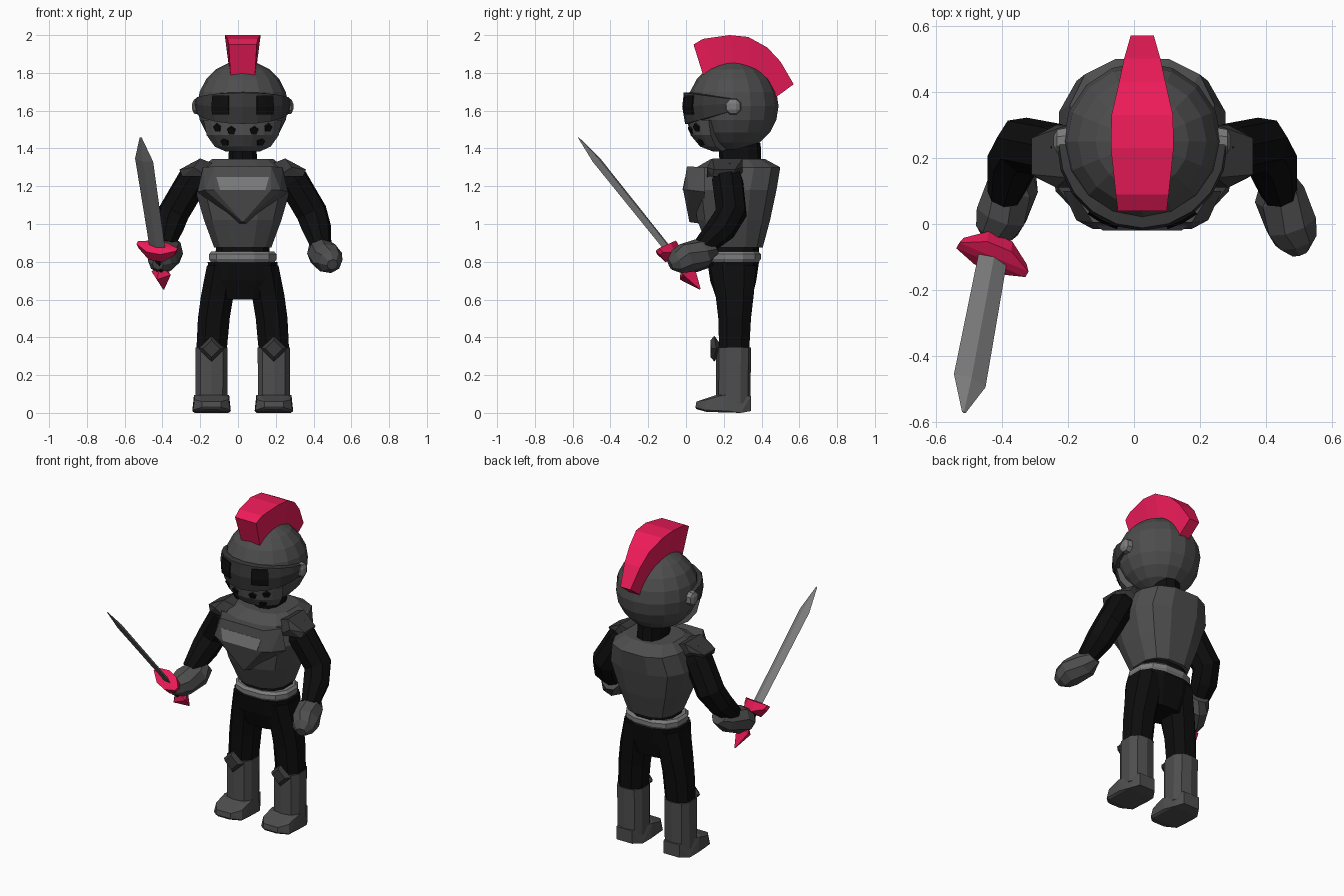
import bpy, bmesh
from math import sin, cos, pi, radians, asin, copysign
from mathutils import Vector as V

if "Cube" in bpy.data.objects:
    bpy.data.objects.remove(bpy.data.objects["Cube"])

CX = 0.025                       # symmetry line of the body
HEAD = V((CX, 0.25, 1.625))


def mat(name, *rgb):
    m = bpy.data.materials.new(name)
    m.diffuse_color = (*rgb, 1)
    m.use_nodes = True
    m.node_tree.nodes["Principled BSDF"].inputs["Base Color"].default_value = m.diffuse_color
    return m


STEEL = mat("steel", .075, .075, .075)
DARK = mat("dark_steel", .04, .04, .04)
LIGHT = mat("light_steel", .2, .2, .2)
BLADE = mat("blade_steel", .22, .22, .22)
BLACK = mat("black", .004, .004, .004)
RED = mat("red", .85, .011, .1)


def finish(name, bm, m):
    bmesh.ops.recalc_face_normals(bm, faces=bm.faces)
    me = bpy.data.meshes.new(name)
    bm.to_mesh(me)
    bm.free()
    me.materials.append(m)
    ob = bpy.data.objects.new(name, me)
    bpy.context.collection.objects.link(ob)
    return ob


def skin(name, rings, m):
    """Capped skin over closed rings with equal point counts."""
    bm = bmesh.new()
    vs = [[bm.verts.new(p) for p in r] for r in rings]
    n = len(vs[0])
    for a, b in zip(vs, vs[1:]):
        for i in range(n):
            j = (i + 1) % n
            bm.faces.new((a[i], a[j], b[j], b[i]))
    bm.faces.new(vs[0])
    bm.faces.new(vs[-1])
    return finish(name, bm, m)


def hull(name, pts, m):
    bm = bmesh.new()
    for p in pts:
        bm.verts.new(p)
    bmesh.ops.convex_hull(bm, input=bm.verts)
    bmesh.ops.dissolve_limit(bm, angle_limit=.02, verts=bm.verts, edges=bm.edges)
    return finish(name, bm, m)


def stack(name, levels, m, n=12, p=0.8, x=CX):
    """Levels are (z, half width, front y, back y, x shift)."""
    rings = []
    for z, hx, y0, y1, dx in levels:
        ring = []
        for i in range(n):
            a = 2 * pi * (i + .5) / n
            c, s = (copysign(abs(f) ** p, f) for f in (cos(a), sin(a)))
            ring.append((x + dx + hx * c, (y0 + y1) / 2 + (y1 - y0) / 2 * s, z))
        rings.append(ring)
    return skin(name, rings, m)


def tube(name, pts, m, n=8):
    """Limb along (x, y, z, radius) points."""
    rings, P = [], [V(p[:3]) for p in pts]
    for i, c in enumerate(P):
        t = (P[min(i + 1, len(P) - 1)] - P[max(i - 1, 0)]).normalized()
        u = t.cross(V((0, 1, .3))).normalized()
        v = t.cross(u)
        rings.append([c + pts[i][3] * (u * cos(2 * pi * (k + .5) / n) + v * sin(2 * pi * (k + .5) / n))
                      for k in range(n)])
    return skin(name, rings, m)


def patch(name, section, a0, a1, steps, m):
    """Shell around the head; section points are (front z, front r, side z, side r)."""
    rings = []
    for k in range(steps + 1):
        a = radians(a0 + (a1 - a0) * k / steps)
        f = abs(cos(a))
        rings.append([(CX + (r0 * f + r1 * (1 - f)) * sin(a),
                       HEAD.y - (r0 * f + r1 * (1 - f)) * cos(a),
                       z0 * f + z1 * (1 - f)) for z0, r0, z1, r1 in section])
    return skin(name, rings, m)


# Helmet bowl
bm = bmesh.new()
bmesh.ops.create_uvsphere(bm, u_segments=16, v_segments=10, radius=.24)
finish("helmet", bm, STEEL).location = HEAD

# Visor, eye openings and face guard
patch("visor", [(1.70, .20, 1.665, .22), (1.695, .262, 1.66, .252), (1.62, .27, 1.64, .258),
                (1.53, .255, 1.60, .25), (1.53, .20, 1.60, .22)], -88, 88, 10, DARK)
for s in (-1, 1):
    patch("eye_opening", [(1.68, .24, 1.68, .24), (1.68, .269, 1.675, .262), (1.62, .277, 1.62, .272),
                          (1.58, .271, 1.58, .268), (1.58, .24, 1.58, .24)], 16 * s, 37 * s, 2, BLACK)
guard = [(1.55, .245), (1.47, .225), (1.41, .175), (1.385, .11), (1.40, .04), (1.55, .15)]
patch("face_guard", [(z, r, z, r) for z, r in guard], -58, 58, 8, STEEL).data.materials[0] = \
    mat("guard_steel", .1, .1, .1)
for s in (-1, 1):
    for off, z, r in ((.135, 1.51, .236), (.06, 1.495, .232), (.095, 1.435, .196)):
        a = s * asin(off / r)
        c = V((CX + r * sin(a), HEAD.y - r * cos(a), z))
        nrm = V((sin(a), -cos(a), -.45)).normalized()
        u = nrm.cross(V((0, 0, 1))).normalized()
        v = u.cross(nrm)
        skin("breathing_hole", [[c + nrm * d + .024 * (u * sin(k * .4 * pi) + v * cos(k * .4 * pi))
                                 for k in range(5)] for d in (-.02, .006)], BLACK)
    # Visor hinge
    hull("visor_hinge", [(CX + s * x, .25 + k * y, 1.622 + k2 * z) for k in (-1, 1) for k2 in (-1, 1)
                         for x, y, z in ((.22, .042, .02), (.22, .018, .044), (.258, .036, .018),
                                         (.258, .014, .038), (.268, .015, .015))], LIGHT)

# Plume: outer y, z, half width, inner y, z, half width
plume = [(.04, 1.95, .074, .09, 1.79, .065), (.09, 1.98, .08, .16, 1.83, .07),
         (.23, 2.0, .095, .25, 1.845, .075), (.33, 1.99, .093, .34, 1.82, .07),
         (.43, 1.935, .07, .42, 1.76, .055), (.50, 1.86, .055, .45, 1.73, .045),
         (.57, 1.74, .035, .475, 1.67, .035)]
skin("plume", [[(CX - w, y, z), (CX + w, y, z), (CX + v, b, c), (CX - v, b, c)]
               for y, z, w, b, c, v in plume], RED)

# Neck, torso, belt, hips
stack("neck", [(1.30, .08, .18, .40, 0), (1.43, .075, .17, .395, 0)], BLACK, 10)
stack("torso", [(.875, .155, .11, .41, 0), (1.02, .21, .055, .45, 0), (1.18, .258, .03, .485, 0),
                (1.30, .225, .05, .505, 0), (1.345, .165, .13, .42, 0)], STEEL, 12, .75)
stack("waist", [(.79, .15, .12, .39, 0), (.90, .145, .13, .39, 0)], BLACK)
stack("belt", [(.80, .175, .115, .39, 0), (.815, .184, .105, .40, 0), (.84, .184, .105, .40, 0),
               (.855, .17, .12, .385, 0)], LIGHT)
stack("hips", [(.80, .19, .11, .39, 0), (.70, .185, .125, .375, 0), (.60, .135, .16, .35, 0)], BLACK, 12, .7)

# Raised breastplate and its light inset
hull("breastplate", [(CX + s * x, y, z) for s in (-1, 1) for x, y, z in
                     ((.21, .10, 1.30), (.15, .005, 1.305), (.20, .012, 1.18), (.15, -.015, 1.18),
                      (.24, .10, 1.17), (.0, .018, 1.01), (.03, .09, 1.0))], STEEL)
skin("breastplate_inset", [[(CX + x, y + d, z) for x, y, z in
                            ((-.14, .002, 1.25), (.14, .002, 1.25), (.12, -.012, 1.18), (-.12, -.012, 1.18))]
                           for d in (.02, -.007)], LIGHT)

for s in (-1, 1):
    # Shoulder pad
    hull("shoulder_pad", [(CX + s * x, y, z) for x, y0, y1, z in
                          ((.155, .16, .29, 1.32), (.225, .14, .30, 1.347), (.335, .15, .26, 1.288),
                           (.32, .14, .25, 1.252), (.185, .11, .30, 1.25), (.26, .11, .30, 1.30))
                          for y in (y0, y1)], DARK)
    # Arm and gauntlet
    tube("arm", [(CX + s * x, y, z, r) for x, y, z, r in
                 ((.225, .22, 1.29, .06), (.265, .22, 1.23, .085), (.365, .24, 1.06, .085),
                  (.39, .19, .98, .08), (.415, .09, .88, .055))], BLACK)
    dx = 0 if s > 0 else -.025
    tube("gauntlet", [(CX + s * (x + dx), y - dx * 1.2, z, r) for x, y, z, r in
                      ((.40, .14, .885, .055), (.415, .09, .85, .078), (.45, .0, .82, .082),
                       (.465, -.05, .80, .065), (.475, -.085, .785, .03))], STEEL)
    # Leg, boot, foot, knee guard
    lx = CX + s * .165
    stack("leg", [(.78, .085, .12, .38, -.055 * s), (.62, .092, .15, .365, -.03 * s),
                  (.50, .09, .165, .35, -.012 * s), (.33, .086, .17, .34, 0)], BLACK, 8, .85, lx)
    stack("boot", [(.05, .088, .16, .34, 0), (.345, .089, .16, .345, 0)], STEEL, 10, .75, lx)
    hull("foot", [(lx + k * x, y, z) for k in (-1, 1) for x, y, z in
                  ((.05, .05, .03), (.05, .055, .06), (.098, .10, .015), (.09, .11, .07), (.102, .22, .01),
                   (.093, .2, .095), (.07, .16, .095), (.055, .345, .01), (.055, .345, .09), (.04, .055, .02),
                   (.09, .29, 0), (.088, .11, 0.005))], STEEL)
    hull("knee_guard", [(lx + x, y, .34 + z) for x, y, z in
                        ((-.07, .16, 0), (.07, .16, 0), (0, .15, .068), (0, .15, -.068), (0, .20, 0),
                         (-.045, .132, 0), (.045, .132, 0), (0, .13, .045), (0, .13, -.045))], DARK)

# Sword, in its own frame: w across, n thickness, d along the blade
G = V((-.425, -.09, .86))
TIP = V((-.515, -.57, 1.458))
d = (TIP - G).normalized()
w = V((.91, -.35, -.2))
w = (w - d * w.dot(d)).normalized()
n = d.cross(w)


def at(pts):
    return [G + w * a + n * b + d * c for a, b, c in pts]


L = (TIP - G).length
skin("sword_blade", [at([(-.05 * k, 0, c), (0, -.014 * k, c), (.05 * k, 0, c), (0, .014 * k, c)])
                     for k, c in ((.92, 0), (1.05, L * .8), (.12, L))], BLADE)
hull("sword_guard", at([(i * a, j * b, c) for i in (-1, 1) for j in (-1, 1) for a, b, c in
                        ((.115, .012, .03), (.105, .012, .0), (.04, .05, .02), (.04, .04, -.04))]), RED)
P = (V((-.40, .005, .74)) - G).length
tube("sword_grip", [(*(G - d * c), .025) for c in (0, P)], BLACK, 6)
skin("sword_pommel", [at([(r * cos(k * pi / 2), r * sin(k * pi / 2), -c) for k in range(4)])
                      for r, c in ((.025, P - .03), (.056, P), (.004, P + .11))], RED)
